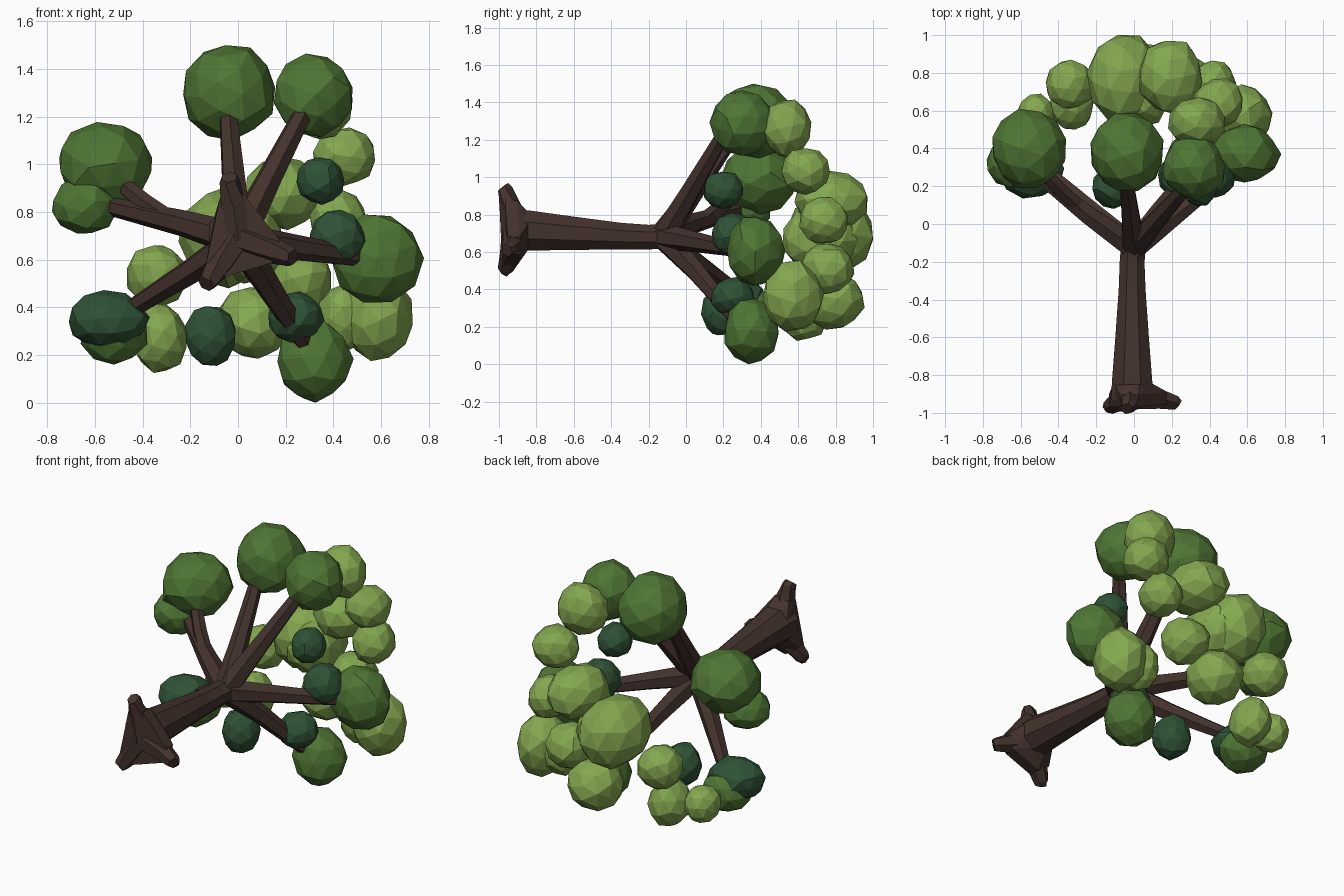
import bpy
import bmesh
import math
import random
from mathutils import Vector, Euler

random.seed(4)
default_cube = bpy.data.objects.get("Cube")
if default_cube:
    bpy.data.objects.remove(default_cube, do_unlink=True)


def make_material(name, rgb):
    material = bpy.data.materials.new(name)
    material.use_nodes = True
    colour = (*rgb, 1.0)
    material.diffuse_color = colour
    shader = material.node_tree.nodes["Principled BSDF"]
    shader.inputs["Base Color"].default_value = colour
    shader.inputs["Roughness"].default_value = 0.9
    return material


bark = make_material("dark brown bark", (.056, .032, .026))
light_leaf = make_material("light green leaves", (.23, .39, .08))
mid_leaf = make_material("medium green leaves", (.078, .18, .034))
dark_leaf = make_material("dark green leaves", (.028, .085, .036))


def add_object(name, bm, material):
    bmesh.ops.recalc_face_normals(bm, faces=bm.faces)
    mesh = bpy.data.meshes.new(name)
    bm.to_mesh(mesh)
    bm.free()
    mesh.materials.append(material)
    obj = bpy.data.objects.new(name, mesh)
    bpy.context.collection.objects.link(obj)
    return obj


def add_tube(name, path, radii, sides=6):
    """Faceted tapering limb swept along a path, with capped ends."""
    points = [Vector(p) for p in path]
    bm = bmesh.new()
    rings = []
    for i, (point, radius) in enumerate(zip(points, radii)):
        before = points[max(i - 1, 0)]
        after = points[min(i + 1, len(points) - 1)]
        along = (after - before).normalized()
        reference = Vector((0, 0, 1)) if abs(along.z) < .95 else Vector((0, 1, 0))
        side = along.cross(reference).normalized()
        up = side.cross(along)
        ring = []
        for k in range(sides):
            angle = math.tau * (k + .5) / sides
            offset = side * math.cos(angle) + up * math.sin(angle)
            ring.append(bm.verts.new(point + offset * radius))
        rings.append(ring)
    for lower, upper in zip(rings, rings[1:]):
        for k in range(sides):
            n = (k + 1) % sides
            bm.faces.new((lower[k], lower[n], upper[n], upper[k]))
    bm.faces.new(rings[0])
    bm.faces.new(rings[-1])
    return add_object(name, bm, bark)


def add_clump(name, centre, size, material):
    """Lumpy low-poly leaf ball fitted to the given half-sizes."""
    bm = bmesh.new()
    bmesh.ops.create_icosphere(bm, subdivisions=2, radius=1)
    turn = Euler([random.uniform(0, math.tau) for _ in range(3)]).to_matrix()
    for v in bm.verts:
        v.co = turn @ v.co * random.uniform(.95, 1.05)
    for axis in range(3):
        low = min(v.co[axis] for v in bm.verts)
        high = max(v.co[axis] for v in bm.verts)
        for v in bm.verts:
            unit = 2 * (v.co[axis] - low) / (high - low) - 1
            v.co[axis] = centre[axis] + unit * size[axis]
    return add_object(name, bm, material)


# Trunk, lying along y
add_tube("trunk",
         [(-.01, -.93, .71), (-.01, -.84, .715), (-.01, -.6, .7),
          (-.01, -.35, .685), (-.01, -.2, .68), (0, -.08, .685)],
         [.12, .116, .096, .077, .071, .072], sides=8)

# Root flare: three roots joined by a hull at the trunk foot
root_tips = [Vector((-.035, -.965, .93)), Vector((-.125, -.965, .51)),
             Vector((.215, -.945, .615))]
foot = Vector((0, -.92, .69))
hull = bmesh.new()
for k in range(8):
    a = math.tau * (k + .5) / 8
    hull.verts.new((.105 * math.cos(a) - .01, -.84, .715 + .105 * math.sin(a)))
for tip in root_tips:
    knee = foot.lerp(tip, .74)
    out = tip - foot
    across = Vector((-out.z, 0, out.x)).normalized() * .05
    for sign in (-1, 1):
        for depth in (-.015, .05):
            hull.verts.new(knee + across * sign + Vector((0, depth, 0)))
bmesh.ops.convex_hull(hull, input=hull.verts)
add_object("root_flare", hull, bark)
for name, tip in zip(("top_root", "lower_root", "side_root"), root_tips):
    knee = foot.lerp(tip, .6) + Vector((0, .01, 0))
    end = tip + (tip - foot) * .07 + Vector((0, -.01, 0))
    add_tube(name, [foot, knee, tip, end], [.07, .06, .043, .036])

# Branches fanning from the crown fork
fork = Vector((0, -.11, .685))
branches = {
    "upper_branch": ((-.015, .02, .89), (-.04, .23, 1.19)),
    "upper_side_branch": ((.12, .02, .92), (.28, .2, 1.23)),
    "left_branch": ((-.24, .045, .755), (-.52, .27, .82)),
    "lower_left_branch": ((-.2, .05, .55), (-.44, .26, .4)),
    "right_branch": ((.22, .045, .655), (.49, .26, .615)),
    "lower_right_branch": ((.12, .05, .5), (.28, .26, .25)),
}
for name, (middle, tip) in branches.items():
    outward = Vector(middle) - fork
    outward.y = 0
    start = fork + outward.normalized() * .02
    add_tube(name, [start, middle, tip], [.07, .055, .04])
add_tube("left_twig", [(-.29, .09, .77), (-.38, .17, .83), (-.465, .26, .9)],
         [.042, .042, .038])

# Leaf clumps as (x, y, z, half-sizes)
mid_clumps = [
    (-.037, .38, 1.3, .193, .205, .2), (.315, .3, 1.29, .165, .175, .175),
    (-.555, .4, .99, .195, .21, .188), (-.64, .32, .83, .14, .13, .12),
    (.585, .375, .605, .195, .155, .185), (.325, .35, .175, .16, .145, .175),
    (-.52, .33, .285, .14, .145, .125),
]
dark_clumps = [
    (.345, .2, .93, .1, .105, .1), (.42, .25, .695, .118, .11, .115),
    (.245, .25, .36, .118, .115, .108), (-.115, .19, .28, .105, .11, .125),
    (-.54, .28, .35, .17, .145, .123),
]
light_clumps = [
    (.33, .54, 1.26, .15, .13, .155), (.445, .64, 1.03, .13, .13, .125),
    (.195, .775, .88, .165, .195, .155), (.42, .735, .77, .12, .13, .125),
    (.26, .76, .51, .13, .14, .135), (.585, .575, .365, .148, .165, .19),
    (.445, .57, .355, .115, .125, .14),
    (.065, .79, .335, .16, .165, .15), (-.06, .77, .69, .19, .23, .21),
    (.03, .72, .67, .165, .205, .17),
    (-.34, .74, .53, .125, .13, .13), (-.33, .63, .27, .115, .13, .145),
    (-.52, .58, .29, .1, .11, .11),
]
for label, clumps, material in (("inner_leaf_clump", dark_clumps, dark_leaf),
                                ("outer_leaf_clump", mid_clumps, mid_leaf),
                                ("crown_leaf_clump", light_clumps, light_leaf)):
    for number, clump in enumerate(clumps, 1):
        add_clump(f"{label}_{number}", clump[:3], clump[3:], material)
